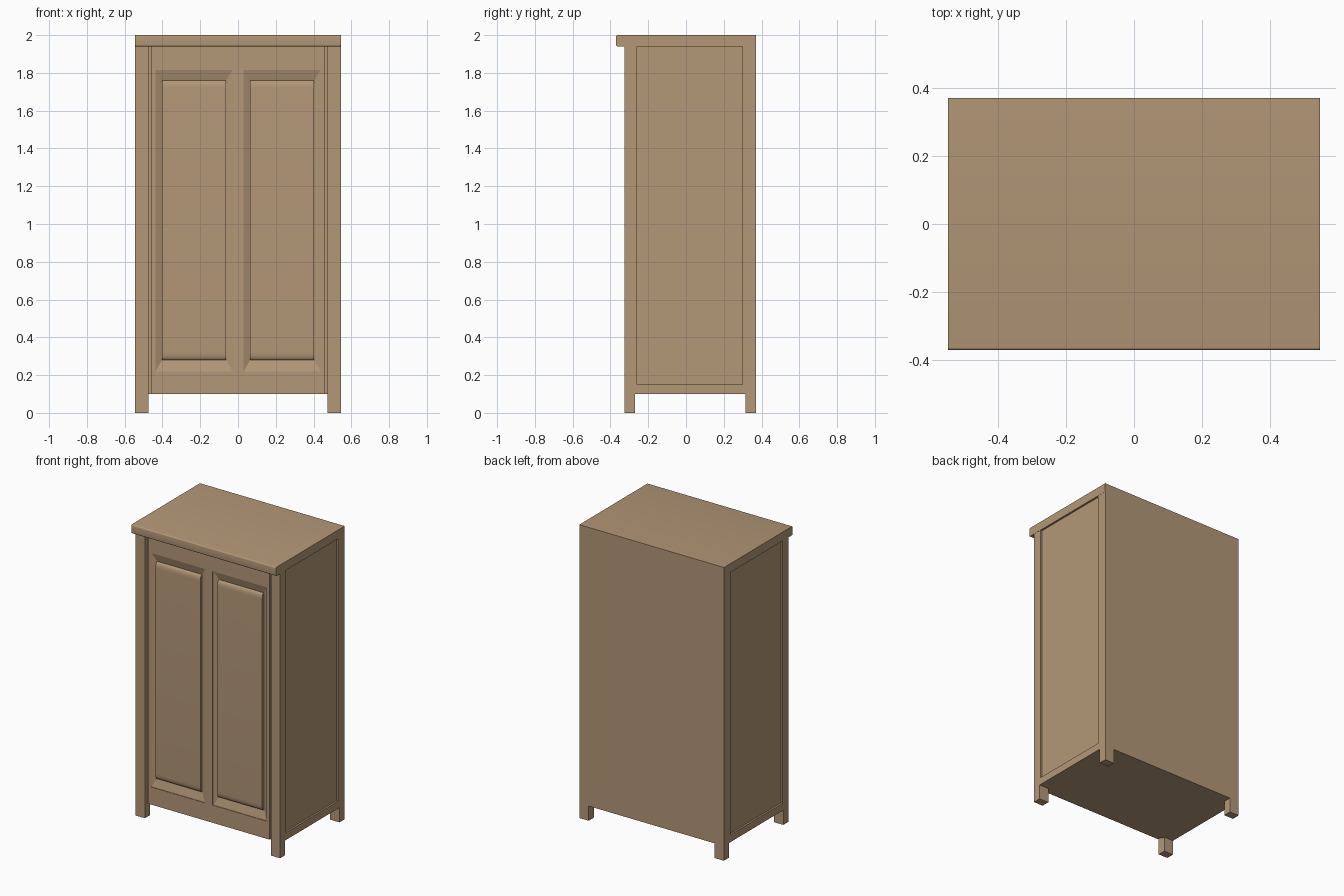
import bpy, bmesh, math

if "Cube" in bpy.data.objects:
    bpy.data.objects.remove(bpy.data.objects["Cube"])

wood = bpy.data.materials.new("light brown wood")
wood.diffuse_color = (0.45, 0.31, 0.185, 1)
wood.use_nodes = True
wood.node_tree.nodes["Principled BSDF"].inputs["Base Color"].default_value = wood.diffuse_color


def finish(name, bm, smooth=False):
    bmesh.ops.recalc_face_normals(bm, faces=bm.faces)
    me = bpy.data.meshes.new(name)
    bm.to_mesh(me)
    bm.free()
    ob = bpy.data.objects.new(name, me)
    bpy.context.collection.objects.link(ob)
    me.materials.append(wood)
    if smooth:
        bpy.ops.object.select_all(action='DESELECT')
        ob.select_set(True)
        bpy.context.view_layer.objects.active = ob
        bpy.ops.object.shade_smooth_by_angle(angle=math.radians(35))
    return ob


def prism(name, profile, x0, x1, smooth=False):
    """Extrude a (y, z) outline along x."""
    bm = bmesh.new()
    f = bm.faces.new([bm.verts.new((x0, y, z)) for y, z in profile])
    ext = bmesh.ops.extrude_face_region(bm, geom=[f])
    for v in ext['geom']:
        if isinstance(v, bmesh.types.BMVert):
            v.co.x = x1
    return finish(name, bm, smooth)


def box(name, x0, x1, y0, y1, z0, z1):
    return prism(name, [(y0, z0), (y1, z0), (y1, z1), (y0, z1)], x0, x1)


W, BACK, FRONT = 0.545, 0.37, -0.325
BOARD, FLOOR = -0.315, -0.295      # door front and bottom of its moulding

# Carcass between the side frames
box("carcass", -0.475, 0.475, -0.288, BACK, 0.10, 1.94)

# Side frames with legs, and recessed side panels
frame = [(FRONT, 0), (-0.27, 0), (-0.27, 0.10), (0.315, 0.10), (0.315, 0),
         (BACK, 0), (BACK, 1.94), (0.30, 1.94), (0.30, 0.15), (-0.26, 0.15),
         (-0.26, 1.94), (FRONT, 1.94)]
for s, side in ((-1, "left"), (1, "right")):
    prism(side + "_side_frame", frame, s * 0.475, s * W)
    box(side + "_side_panel", s * 0.475, s * 0.533, -0.265, 0.305, 0.145, 1.94)

# Front board around the two door openings
Z0, Z1 = 0.22, 1.815
box("front_bottom_rail", -0.46, 0.46, BOARD, -0.288, 0.10, Z0)
box("front_top_rail", -0.46, 0.46, BOARD, -0.288, Z1, 1.94)
box("front_centre_stile", -0.03, 0.03, BOARD, -0.288, Z0, Z1)

for s, side in ((-1, "left"), (1, "right")):
    box(side + "_front_stile", s * 0.437, s * 0.46, BOARD, -0.288, Z0, Z1)

    # Sloped moulding, mitred at the corners
    bm = bmesh.new()
    rings = []
    for a, b, c, d, y in ((0.03, 0.437, Z0, Z1, BOARD + 0.004),
                          (0.064, 0.4025, 0.28, 1.76, FLOOR)):
        rings.append([bm.verts.new((s * x, y, z)) for x, z in
                      ((a, c), (b, c), (b, d), (a, d))])
        rings.append([bm.verts.new((s * x, -0.288, z)) for x, z in
                      ((a, c), (b, c), (b, d), (a, d))])
    for p, q in ((0, 2), (2, 3), (3, 1), (1, 0)):
        for i in range(4):
            j = (i + 1) % 4
            bm.faces.new((rings[p][i], rings[p][j], rings[q][j], rings[q][i]))
    finish(side + "_door_moulding", bm)

    # Raised door panel, rounded at top and bottom
    arc = [(FLOOR - 0.004 - 0.016 * math.sin(t * math.pi / 12),
            0.04 * (1 - math.cos(t * math.pi / 12))) for t in range(7)]
    outline = [(-0.288, 0.28)] + [(y, 0.28 + z) for y, z in arc]
    outline += [(y, 1.76 - z) for y, z in reversed(arc)] + [(-0.288, 1.76)]
    prism(side + "_door_panel", outline, s * 0.064, s * 0.4025, True)

# Top slab with softly rounded front and side edges
r = 0.008
slab = [(BACK, 1.94), (BACK, 2.0)]
slab += [(-0.37 + r - r * math.sin(t * math.pi / 8),
          2.0 - r + r * math.cos(t * math.pi / 8)) for t in range(5)]
slab += [(-0.37 + r - r * math.cos(t * math.pi / 8),
          1.94 + r - r * math.sin(t * math.pi / 8)) for t in range(5)]
prism("top_slab", slab, -0.546, 0.546, True)
